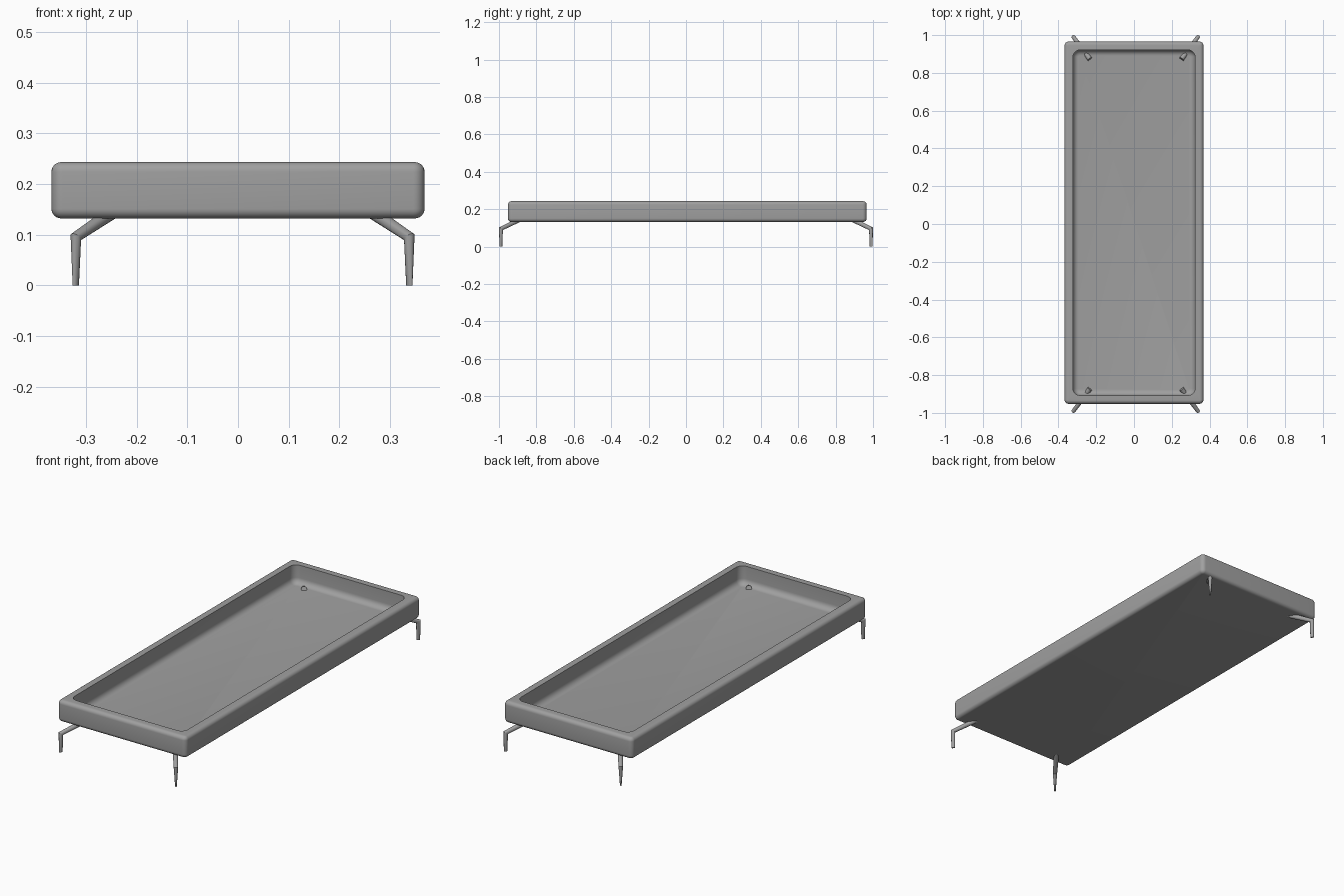
import bpy, bmesh, math
from mathutils import Vector

if "Cube" in bpy.data.objects:
    bpy.data.objects.remove(bpy.data.objects["Cube"])

grey = bpy.data.materials.new("grey")
grey.diffuse_color = (0.35, 0.35, 0.35, 1)
grey.use_nodes = True
grey.node_tree.nodes["Principled BSDF"].inputs["Base Color"].default_value = grey.diffuse_color


def loft(name, rings, angle):
    """Skin a list of equal-length vertex rings and cap both ends."""
    bm = bmesh.new()
    loops = [[bm.verts.new(p) for p in ring] for ring in rings]
    n = len(loops[0])
    for a, b in zip(loops, loops[1:]):
        for i in range(n):
            j = (i + 1) % n
            bm.faces.new((a[i], a[j], b[j], b[i]))
    bm.faces.new(loops[0][::-1])
    bm.faces.new(loops[-1])
    bmesh.ops.recalc_face_normals(bm, faces=bm.faces)
    mesh = bpy.data.meshes.new(name)
    bm.to_mesh(mesh)
    bm.free()
    ob = bpy.data.objects.new(name, mesh)
    bpy.context.collection.objects.link(ob)
    mesh.materials.append(grey)
    bpy.ops.object.select_all(action='DESELECT')
    ob.select_set(True)
    bpy.context.view_layer.objects.active = ob
    bpy.ops.object.shade_smooth_by_angle(angle=math.radians(angle))
    return ob


# Tray: rounded rectangles stacked up the outside, over the rim and down inside
HX, HY, CY = 0.368, 0.959, 0.007
BOTTOM, TOP, FLOOR, RIM = 0.132, 0.243, 0.148, 0.045
CORNER, EDGE, IN_CORNER, FILLET = 0.022, 0.019, 0.036, 0.030


def rounded_rect(inset, radius, z, steps=6):
    pts = []
    for k, (sx, sy) in enumerate(((1, 1), (-1, 1), (-1, -1), (1, -1))):
        cx, cy = sx * (HX - inset - radius), sy * (HY - inset - radius)
        for i in range(steps + 1):
            a = (k + i / steps) * math.pi / 2
            pts.append((cx + radius * math.cos(a), CY + cy + radius * math.sin(a), z))
    return pts


arc = [i / 6 * math.pi / 2 for i in range(7)]
rings = []
for a in arc:                                   # lower outer edge
    d = EDGE * (1 - math.sin(a))
    rings.append(rounded_rect(d, CORNER - d, BOTTOM + EDGE * (1 - math.cos(a))))
for a in arc:                                   # upper outer edge
    d = EDGE * (1 - math.cos(a))
    rings.append(rounded_rect(d, CORNER - d, TOP - EDGE * (1 - math.sin(a))))
rings.append(rounded_rect(RIM, IN_CORNER, TOP))  # inner rim
for a in arc:                                   # fillet down to the floor
    d = FILLET * (1 - math.cos(a))
    rings.append(rounded_rect(RIM + d, IN_CORNER - d, FLOOR + FILLET * (1 - math.sin(a))))
loft("tray", rings, 40)


# Legs: sloping arm, mitred knee, tapered upright foot
def leg(name, sx, sy):
    out = Vector((sx * 0.595, sy * 0.804, 0))
    side = Vector((-out.y, out.x, 0))
    up = Vector((0, 0, 1))
    knee = Vector((0.009 + sx * 0.329, sy * 0.9895, 0.095))
    arm = knee - out * 0.145 + up * 0.058
    foot = Vector((knee.x, knee.y, 0))
    sections = (
        (arm, (out * 0.37 + up * 0.93) * 0.0135, side * 0.0135),
        (knee, (out * 0.83 + up * 0.56) * 0.0127, side * 0.0105),
        (foot, out * 0.009, side * 0.004),
    )
    n = 16
    loft(name, [[c + u * math.cos(2 * math.pi * i / n) + v * math.sin(2 * math.pi * i / n)
                 for i in range(n)] for c, u, v in sections], 30)


for sx, xn in ((-1, "left"), (1, "right")):
    for sy, yn in ((-1, "front"), (1, "back")):
        leg(f"{yn}_{xn}_leg", sx, sy)
